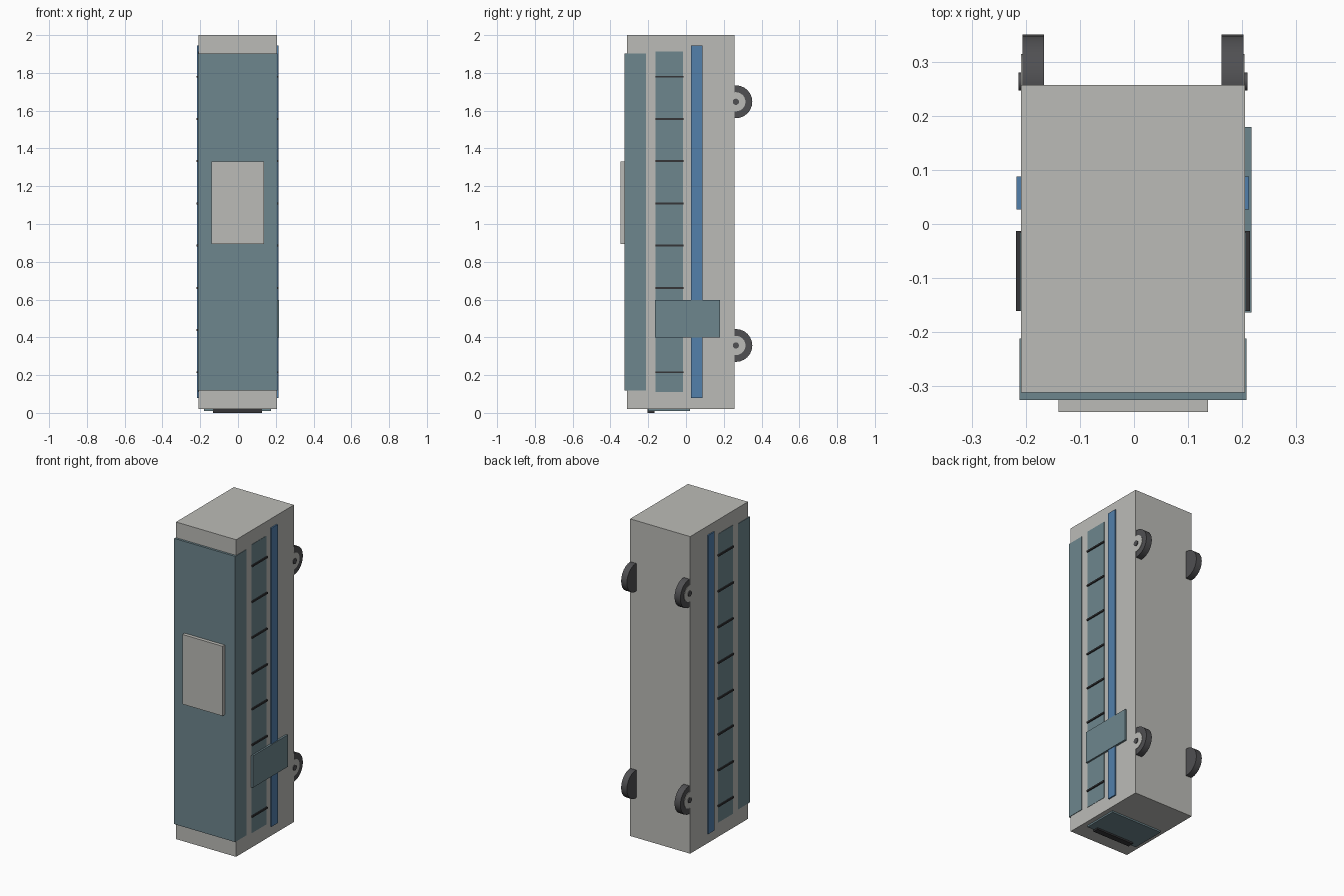
import bpy
import math

if "Cube" in bpy.data.objects:
    bpy.data.objects.remove(bpy.data.objects["Cube"], do_unlink=True)

CX = -0.002  # centre line of the symmetric body


def material(name, rgb):
    m = bpy.data.materials.new(name)
    m.use_nodes = True
    colour = (*rgb, 1.0)
    m.diffuse_color = colour
    m.node_tree.nodes["Principled BSDF"].inputs["Base Color"].default_value = colour
    return m


grey = material("light grey paint", (0.50, 0.50, 0.475))
teal = material("teal glass", (0.155, 0.24, 0.27))
blue = material("blue stripe paint", (0.085, 0.215, 0.41))
rubber = material("dark rubber", (0.08, 0.08, 0.085))
black = material("black trim", (0.035, 0.035, 0.038))


def box(name, mat, x, y, z):
    """Box from (min, max) pairs on each axis."""
    spans = (x, y, z)
    bpy.ops.mesh.primitive_cube_add(size=1, location=[(a + b) / 2 for a, b in spans])
    ob = bpy.context.object
    ob.name = name
    ob.scale = [b - a for a, b in spans]
    bpy.ops.object.transform_apply(location=False, rotation=False, scale=True)
    ob.data.materials.append(mat)
    return ob


def across(half):
    return (CX - half, CX + half)


def disc(name, mat, radius, side, inner, outer, y, z):
    """Cylinder lying along x on one side of the body."""
    bpy.ops.mesh.primitive_cylinder_add(
        vertices=24, radius=radius, depth=outer - inner,
        location=(CX + side * (inner + outer) / 2, y, z),
        rotation=(0, math.pi / 2, 0))
    ob = bpy.context.object
    ob.name = name
    ob.data.materials.append(mat)
    bpy.ops.object.shade_smooth_by_angle(angle=math.radians(30))


# Body shell, roof cover and roof hatch
box("body", grey, across(0.2075), (-0.312, 0.258), (0.02, 2.0))
box("roof_cover", teal, across(0.2105), (-0.326, -0.212), (0.118, 1.902))
box("roof_hatch", grey, (-0.14, 0.137), (-0.348, -0.32), (0.895, 1.33))

# Window bands, pillars and stripes on both sides
for label, side in (("left", 1), ("right", -1)):
    def flank(reach):
        return sorted((CX + side * 0.19, CX + side * reach))

    box(label + "_windows", teal, flank(0.2095), (-0.161, -0.016), (0.11, 1.912))
    box(label + "_stripe", blue, flank(0.2155), (0.027, 0.088), (0.08, 1.945))
    for i in range(8):
        z = 0.215 + i * 0.2235
        box(f"{label}_window_pillar_{i + 1}", black, flank(0.217),
            (-0.161, -0.013), (z - 0.005, z + 0.005))

# Door on the left side
box("door", teal, (0.19, 0.218), (-0.164, 0.18), (0.398, 0.597))

# Windscreen and the dark strip over it, on the underside
box("windscreen", teal, across(0.178), (-0.2, 0.02), (0.01, 0.03))
box("windscreen_strip", black, across(0.13), (-0.205, -0.168), (0.0, 0.02))

# Wheels with hubs and caps
for label, side in (("left", 1), ("right", -1)):
    for end, z in (("front", 0.357), ("rear", 1.647)):
        prefix = f"{end}_{label}"
        disc(prefix + "_tyre", rubber, 0.087, side, 0.1645, 0.2045, 0.264, z)
        disc(prefix + "_hub", grey, 0.051, side, 0.19, 0.207, 0.264, z)
        disc(prefix + "_cap", rubber, 0.0165, side, 0.2, 0.212, 0.264, z)
